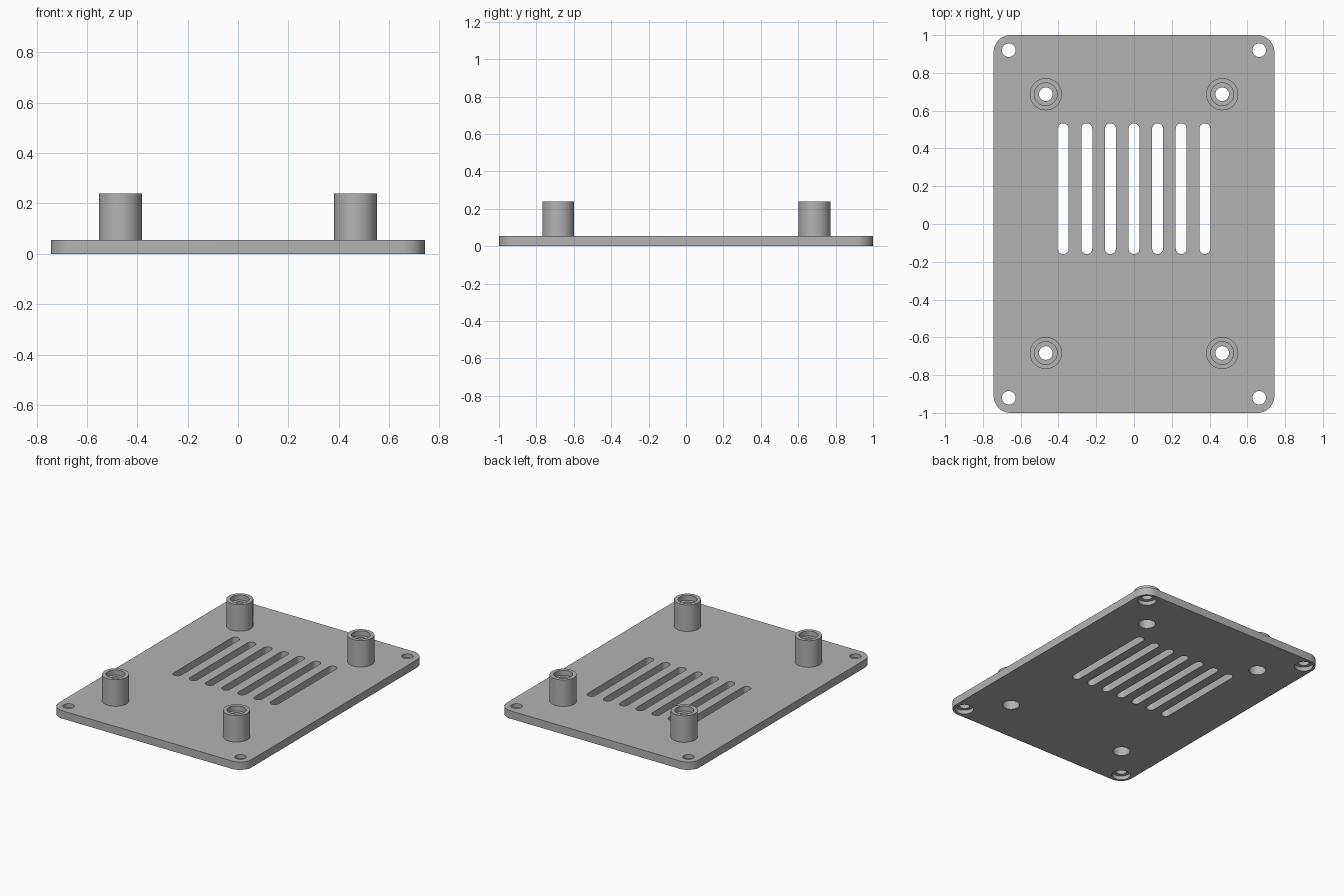
import bpy, bmesh
from math import pi, cos, sin, radians

cube = bpy.data.objects.get("Cube")
if cube:
    bpy.data.objects.remove(cube)

PLATE = 0.055      # plate thickness
TOP = 0.24         # top of the standoffs
HOLE, BORE = 0.036, 0.06
FOOT = 0.055       # bore radius under each standoff
SEG = 48

grey = bpy.data.materials.new("plain grey")
grey.use_nodes = True
grey.diffuse_color = (0.45, 0.45, 0.45, 1)
grey.node_tree.nodes["Principled BSDF"].inputs["Base Color"].default_value = grey.diffuse_color


def make_object(name, bm):
    bmesh.ops.recalc_face_normals(bm, faces=bm.faces)
    mesh = bpy.data.meshes.new(name)
    bm.to_mesh(mesh)
    bm.free()
    mesh.materials.append(grey)
    obj = bpy.data.objects.new(name, mesh)
    bpy.context.collection.objects.link(obj)
    return obj


def shade(obj):
    bpy.ops.object.select_all(action='DESELECT')
    obj.select_set(True)
    bpy.context.view_layer.objects.active = obj
    bpy.ops.object.shade_smooth_by_angle(angle=radians(35))


def rounded_slab(bm, cx, cy, hx, hy, r, z0, z1, steps=12):
    """Extrude a rounded rectangle; equal radius and half width gives a slot."""
    outline = []
    for k, (sx, sy) in enumerate([(1, 1), (-1, 1), (-1, -1), (1, -1)]):
        for i in range(steps + 1):
            a = (k + i / steps) * pi / 2
            outline.append((cx + sx * (hx - r) + r * cos(a),
                            cy + sy * (hy - r) + r * sin(a)))
    low = [bm.verts.new((x, y, z0)) for x, y in outline]
    high = [bm.verts.new((x, y, z1)) for x, y in outline]
    bm.faces.new(low[::-1])
    bm.faces.new(high)
    n = len(outline)
    for i in range(n):
        j = (i + 1) % n
        bm.faces.new((low[i], low[j], high[j], high[i]))


def lathe(bm, cx, cy, profile, capped=False):
    """Turn (radius, height) points about a vertical axis."""
    rings = [[bm.verts.new((cx + r * cos(2 * pi * i / SEG), cy + r * sin(2 * pi * i / SEG), z))
              for i in range(SEG)] for r, z in profile]
    for a, b in zip(rings, rings[1:]):
        for i in range(SEG):
            j = (i + 1) % SEG
            bm.faces.new((a[i], a[j], b[j], b[i]))
    if capped:
        bm.faces.new(rings[0][::-1])
        bm.faces.new(rings[-1])


standoffs = {"front_right": (-0.467, -0.683), "front_left": (0.467, -0.683),
             "back_right": (-0.467, 0.687), "back_left": (0.467, 0.687)}

# Base plate with rounded corners
bm = bmesh.new()
rounded_slab(bm, 0, 0, 0.743, 1, 0.09, 0, PLATE)
plate = make_object("base_plate", bm)

# Cutter: vent slots, counterbored corner holes, standoff bores
bm = bmesh.new()
for i in range(-3, 4):
    rounded_slab(bm, i * 0.125, 0.187, 0.029, 0.346, 0.029, -0.1, 0.2)
for sx in (-1, 1):
    for sy in (-1, 1):
        lathe(bm, sx * 0.663, sy * 0.92,
              [(BORE, -0.1), (BORE, 0.028), (HOLE, 0.028), (HOLE, 0.2)], capped=True)
for x, y in standoffs.values():
    lathe(bm, x, y, [(FOOT, -0.1), (FOOT, 0.2)], capped=True)
cutter = make_object("plate_cutter", bm)
cutter.hide_render = True

cut = plate.modifiers.new("openings", 'BOOLEAN')
cut.operation = 'DIFFERENCE'
cut.solver = 'EXACT'
cut.object = cutter
bpy.ops.object.select_all(action='DESELECT')
plate.select_set(True)
bpy.context.view_layer.objects.active = plate
bpy.ops.object.modifier_apply(modifier=cut.name)
bpy.data.objects.remove(cutter)
shade(plate)

# Hollow standoffs with a recess at the top and a deep bore from below
for place, (x, y) in standoffs.items():
    bm = bmesh.new()
    lathe(bm, x, y, [(0.085, PLATE), (0.085, TOP), (BORE, TOP), (BORE, TOP - 0.035),
                     (HOLE, TOP - 0.035), (HOLE, 0.15), (FOOT, 0.15), (FOOT, PLATE)])
    shade(make_object(place + "_standoff", bm))
